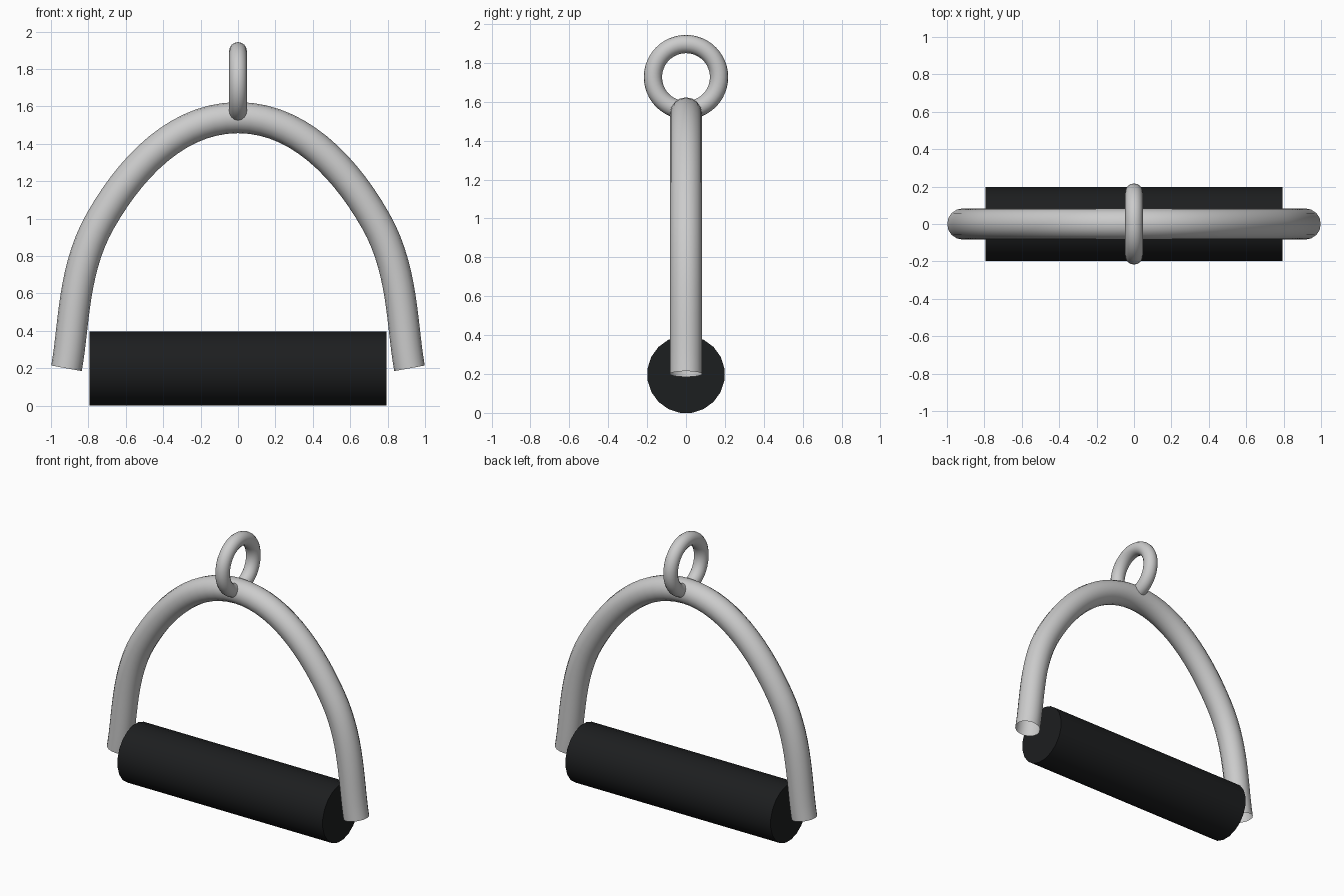
import bpy
from math import pi
from mathutils import Matrix

if "Cube" in bpy.data.objects:
    bpy.data.objects.remove(bpy.data.objects["Cube"])


def smooth(obj, angle=0.6):
    bpy.ops.object.select_all(action='DESELECT')
    obj.select_set(True)
    bpy.context.view_layer.objects.active = obj
    bpy.ops.object.shade_smooth_by_angle(angle=angle)


# Bent steel bow: a bevelled Bezier, symmetric about x = 0
cu = bpy.data.curves.new("bow", 'CURVE')
cu.dimensions = '3D'
cu.bevel_depth = 0.083
cu.bevel_resolution = 6
cu.resolution_u = 14
sp = cu.splines.new('BEZIER')
# (left handle, point, right handle) in x, z for the left half
half = [((-0.96, -0.03), (-0.917, 0.2), (-0.875, 0.43)),
        ((-0.885, 0.73), (-0.735, 0.99), (-0.57, 1.28)),
        ((-0.32, 1.54), (0, 1.54), (0.32, 1.54))]
mirrored = [tuple((-x, z) for x, z in reversed(k)) for k in reversed(half[:2])]
keys = half + mirrored
sp.bezier_points.add(len(keys) - 1)
for bp, (l, c, r) in zip(sp.bezier_points, keys):
    bp.handle_left_type = bp.handle_right_type = 'FREE'
    bp.co = (c[0], 0, c[1])
    bp.handle_left = (l[0], 0, l[1])
    bp.handle_right = (r[0], 0, r[1])
bow = bpy.data.objects.new("bow", cu)
bpy.context.collection.objects.link(bow)
bpy.ops.object.select_all(action='DESELECT')
bow.select_set(True)
bpy.context.view_layer.objects.active = bow
bpy.ops.object.convert(target='MESH')
smooth(bpy.context.object)

# Black grip cylinder along x
bpy.ops.mesh.primitive_cylinder_add(vertices=20, radius=0.2, depth=1.59)
grip = bpy.context.object
grip.name = "grip"
grip.data.transform(Matrix.Translation((0, 0, 0.198))
                    @ Matrix.Rotation(pi / 2, 4, 'Y')
                    @ Matrix.Rotation(pi / 20, 4, 'Z'))
smooth(grip)
black = bpy.data.materials.new("black_rubber")
black.diffuse_color = (0.012, 0.013, 0.014, 1)
black.use_nodes = True
black.node_tree.nodes["Principled BSDF"].inputs["Base Color"].default_value = black.diffuse_color
grip.data.materials.append(black)

# Hanging ring in the yz plane, hooked through the bow's top
bpy.ops.mesh.primitive_torus_add(major_radius=0.17, minor_radius=0.047,
                                 major_segments=48, minor_segments=16)
ring = bpy.context.object
ring.name = "hanging_ring"
ring.data.transform(Matrix.Translation((0, 0, 1.727))
                    @ Matrix.Rotation(pi / 2, 4, 'Y'))
smooth(ring)
